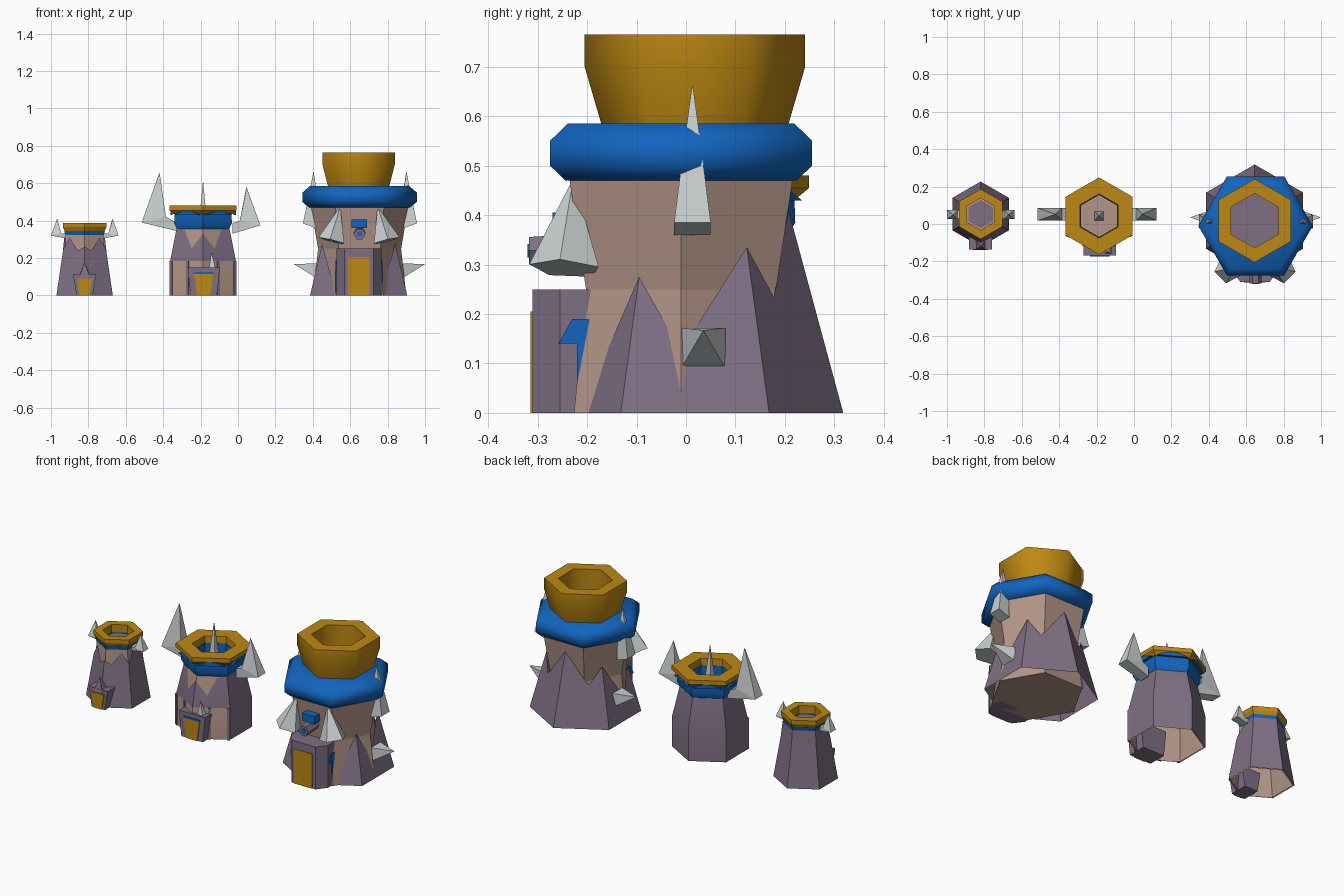
import bpy, bmesh
from math import radians, cos, sin, pi
from mathutils import Vector

cube = bpy.data.objects.get("Cube")
if cube:
    bpy.data.objects.remove(cube, do_unlink=True)


def material(name, rgb):
    m = bpy.data.materials.new(name)
    m.use_nodes = True
    m.diffuse_color = (*rgb, 1)
    m.node_tree.nodes["Principled BSDF"].inputs["Base Color"].default_value = (*rgb, 1)
    return m


GOLD = material("gold", (.51, .25, .006))
BLUE = material("blue", (.006, .13, .52))
STONE = material("purple_stone", (.21, .16, .23))
PLASTER = material("tan_plaster", (.45, .30, .24))
BONE = material("bone_grey", (.58, .62, .62))


def make(name, verts, faces, *mats, smooth=None, fix=True):
    me = bpy.data.meshes.new(name)
    me.from_pydata([tuple(v) for v in verts], [], faces)
    if fix:
        bm = bmesh.new()
        bm.from_mesh(me)
        bmesh.ops.recalc_face_normals(bm, faces=bm.faces)
        bm.to_mesh(me)
        bm.free()
    for m in mats:
        me.materials.append(m)
    if smooth:
        me.shade_smooth()
        me.set_sharp_from_angle(angle=radians(smooth))
    ob = bpy.data.objects.new(name, me)
    bpy.context.collection.objects.link(ob)
    return ob


def loft(name, rings, mat, caps=(True, True), closed=False, smooth=None):
    """Skin a list of equal rings of points."""
    n = len(rings[0])
    verts = [p for r in rings for p in r]
    faces = []
    for i in range(len(rings) if closed else len(rings) - 1):
        a, b = i * n, (i + 1) % len(rings) * n
        faces += [(a + k, a + (k + 1) % n, b + (k + 1) % n, b + k) for k in range(n)]
    if caps[0] and not closed:
        faces.append(tuple(range(n)))
    if caps[1] and not closed:
        faces.append(tuple(range(len(verts) - n, len(verts))))
    return make(name, verts, faces, mat, smooth=smooth)


def hexa(name, center, profile, mat, turn=30, **kw):
    """Six-sided lathe of (radius, z) points."""
    rings = [[(center[0] + r * cos(radians(turn + 60 * k)),
               center[1] + r * sin(radians(turn + 60 * k)), z) for k in range(6)]
             for r, z in profile]
    return loft(name, rings, mat, **kw)


def skirt(name, center, radius, tops, bend, mats=(STONE,)):
    """Hexagonal stone shell with a jagged upper edge; tops are (angle, z) on one side."""
    tops = tops + [(180 - a, z) for a, z in reversed(tops) if -90 < a < 90]
    verts = []
    for a, top in tops:
        for z in (0, min(bend, top * .9), top):
            d = radians((a + 30) % 60 - 30)
            r = radius(z) * cos(pi / 6) / cos(d)
            verts.append((center[0] + r * cos(radians(a)), center[1] + r * sin(radians(a)), z))
    n = len(tops)
    loop = n if tops[0][0] == -90 else n - 1
    faces = [(i * 3 + j, (i + 1) % n * 3 + j, (i + 1) % n * 3 + j + 1, i * 3 + j + 1)
             for i in range(loop) for j in range(2)]
    return make(name, verts, faces, *mats, smooth=50, fix=False)


def spike(name, base, tip, w, mat=BONE, sides=4, side_dir=(0, 1, 0), h=None):
    """Straight pyramid from a base centre to a tip."""
    base, tip = Vector(base), Vector(tip)
    u = Vector(side_dir)
    v = (tip - base).cross(u).normalized()
    u = v.cross(tip - base).normalized()
    h = h or w
    ring = [base + u * (w * cos((k + .5) * 2 * pi / sides)) + v * (h * sin((k + .5) * 2 * pi / sides))
            for k in range(sides)]
    return make(name, ring + [tip], [tuple(range(sides))] +
                [(k, (k + 1) % sides, sides) for k in range(sides)], mat)


def horn(name, y, sections, tip):
    """Bent horn: sections are (outer xz, inner xz, half width)."""
    rings = [[(o[0], y - w, o[1]), (o[0], y + w, o[1]), (i[0], y + w, i[1]), (i[0], y - w, i[1])]
             for o, i, w in sections]
    rings.append([(tip[0] + dx, y + dy, tip[1]) for dx, dy in
                  ((-.001, -.001), (-.001, .001), (.001, .001), (.001, -.001))])
    return loft(name, rings, BONE)


def prism(name, outline, y0, y1, mat):
    """Outline in xz, extruded along y."""
    return loft(name, [[(x, y, z) for x, z in outline] for y in (y0, y1)], mat)


def trapezoid(cx, bottom, top, z):
    return [(cx - bottom, 0), (cx + bottom, 0), (cx + top, z), (cx - top, z)]


# ---------- Large tower ----------
C = (.65, -.01)
G = (.645, .018)
hexa("large_body", C, [(.25, 0), (.222, .25), (.262, .48)], PLASTER, turn=0)
hexa("large_blue_collar", C, [(.27, .47), (.306, .5), (.306, .55), (.265, .585)], BLUE, turn=0, smooth=50)
hexa("large_gold_crown", G, [(.188, .58), (.223, .70), (.223, .765), (.146, .765), (.146, .59)],
     GOLD, closed=True, smooth=62)
hexa("large_crown_floor", G, [(.147, .585), (.147, .595)], STONE)
skirt("large_stone_skirt", G, lambda z: .30 - .27 * z,
      [(-62, .01), (-30, .275), (-7, .125), (30, .335), (50, .235), (90, .41)], .12)

for s, side in ((1, "left"), (-1, "right")):
    cx = .652
    # horn that pierces the collar
    horn("large_upper_horn_" + side, .013,
         [((cx + s * .305, .385), (cx + s * .235, .36), .037),
          ((cx + s * .285, .48), (cx + s * .23, .48), .025),
          ((cx + s * .265, .58), (cx + s * .235, .58), .012)], (cx + s * .248, .66))
    spike("large_front_horn_" + side, (.647 + s * .145, -.243, .292), (.647 + s * .1, -.228, .475),
          .075, side_dir=(s, -1, 0), sides=5)
    # low wedge spike
    x = .65 + s * .225
    make("large_low_spike_" + side,
         [(x, -.01, .09), (x, .08, .09), (x, .08, .172), (x, -.01, .172), (.65 + s * .35, .035, .167)],
         [(0, 1, 2, 3), (0, 1, 4), (1, 2, 4), (2, 3, 4), (3, 0, 4)], BONE)
    # blue panel at the side of the gatehouse
    px = .647 + s * .121
    panel = [(-.258, .14), (-.23, .19), (-.19, .19), (-.19, 0), (-.22, 0), (-.22, .14)]
    loft("gatehouse_side_panel_" + side, [[(px + d, y, z) for y, z in panel] for d in (-.004, .004)], BLUE)

# gatehouse with chamfered corners
plan = [(-.12, -.17), (-.12, -.255), (-.078, -.31), (.078, -.31), (.12, -.255), (.12, -.17)]
loft("gatehouse", [[(.647 + x, y, z) for x, y in plan] for z in (0, .25)], STONE)
prism("large_gold_door", trapezoid(.645, .058, .058, .205), -.314, -.306, GOLD)

# cannon window under an awning
prism("window_awning", [(.607, .36), (.69, .36), (.69, .405), (.607, .405)], -.27, -.19, BLUE)
for name, r, y, mat in (("cannon_barrel", .032, -.318, STONE), ("cannon_bore", .016, -.321, BLUE)):
    loft(name, [[(.65 + rr * cos(k * pi / 3), yy, zz + rr * sin(k * pi / 3)) for k in range(6)]
                for rr, yy, zz in ((r, y, .328), (r, -.2, .335))], mat)

# ---------- Middle tower ----------
M = (-.187, .043)


def mid_radius(z):
    return .203 if z <= .185 else .203 - (z - .185) * .23


hexa("middle_body", M, [(.196, 0), (.196, .185), (.156, .365)], PLASTER, caps=(False, True))
shell = skirt("middle_stone_shell", M, mid_radius,
              [(-90, .33), (-68, .25), (-48, .35), (-30, .36), (30, .36), (90, .36)], .185,
              (STONE, PLASTER))
for p in shell.data.polygons:
    if p.center.z < .12 and p.normal.y < -.3:
        p.material_index = 1
for s, side in ((1, "left"), (-1, "right")):
    for i, t in enumerate((.42, .92)):
        # stone strips over the low plaster walls
        a, b = [Vector((M[0] + s * .176 * q, M[1] - .203 + .1015 * q, 0)) for q in (t, t + .08)]
        out = Vector((s * .5, -.866, 0)) * .006
        loft("middle_strip_%s_%d" % (side, i),
             [[v + Vector((0, 0, z)) for v in (a - out, b - out, b + out, a + out)] for z in (0, .185)], STONE)
hexa("middle_blue_collar", M, [(.16, .355), (.178, .385), (.176, .44), (.112, .44), (.112, .36)],
     BLUE, closed=True, smooth=50)
hexa("middle_gold_rim", M, [(.182, .435), (.206, .455), (.206, .48), (.118, .48), (.115, .435)],
     GOLD, closed=True)
# blue teeth reaching up over the gold rim, one per side
for k in range(6):
    a = radians(60 * k)
    n, t = Vector((cos(a), sin(a), 0)), Vector((-sin(a), cos(a), 0))
    c = Vector((*M, 0)) + n * .163
    tri = [c - t * .08 + Vector((0, 0, .43)), c + t * .08 + Vector((0, 0, .43)), c + Vector((0, 0, .462))]
    loft("middle_collar_tooth_%d" % k, [tri, [v + n * .012 for v in tri]], BLUE)
spike("middle_centre_spike", (*M, .36), (*M, .615), .035)
horn("middle_horn_right", .052, [((-.33, .345), (-.33, .39), .03), ((-.515, .39), (-.385, .42), .034)],
     (-.42, .655))
horn("middle_horn_left", .052, [((-.03, .33), (-.03, .385), .03), ((.12, .375), (.01, .40), .034)],
     (.045, .578))
prism("middle_door_frame", trapezoid(-.183, .07, .086, .15), -.168, -.06, STONE)
prism("middle_gold_door", trapezoid(-.183, .035, .052, .115), -.173, -.165, GOLD)
prism("middle_door_lintel", [(-.235, .115), (-.13, .115), (-.13, .126), (-.235, .126)], -.173, -.165, BLUE)
spike("middle_door_spike", (-.137, -.14, .13), (-.142, -.15, .232), .03)

# ---------- Small tower ----------
S = (-.82, .053)
hexa("small_body", S, [(.165, 0), (.122, .24), (.116, .335)], PLASTER, caps=(False, True))
skirt("small_stone_shell", S, lambda z: .174 - .17 * z if z < .25 else .1315 - .1 * (z - .25),
      [(-90, .26), (-72, .24), (-45, .31), (-30, .25), (0, .325), (30, .325), (90, .325)], .23)
hexa("small_blue_collar", S, [(.118, .322), (.125, .345), (.09, .36), (.085, .33)],
     BLUE, closed=True, smooth=50)
hexa("small_gold_rim", S, [(.122, .342), (.134, .365), (.134, .388), (.085, .388), (.085, .342)],
     GOLD, closed=True)
hexa("small_rim_floor", S, [(.075, .335), (.075, .342)], STONE)
for s, side in ((1, "left"), (-1, "right")):
    cx = -.819
    horn("small_horn_" + side, .05, [((cx + s * .1, .305), (cx + s * .1, .335), .02),
                                     ((cx + s * .181, .32), (cx + s * .125, .33), .024)],
         (cx + s * .148, .408))
prism("small_door_frame", trapezoid(-.82, .043, .062, .115), -.135, -.03, STONE)
prism("small_gold_door", trapezoid(-.82, .026, .04, .09), -.14, -.132, GOLD)
spike("small_door_peak", (-.82, -.11, .1), (-.82, -.12, .18), .04, STONE)
